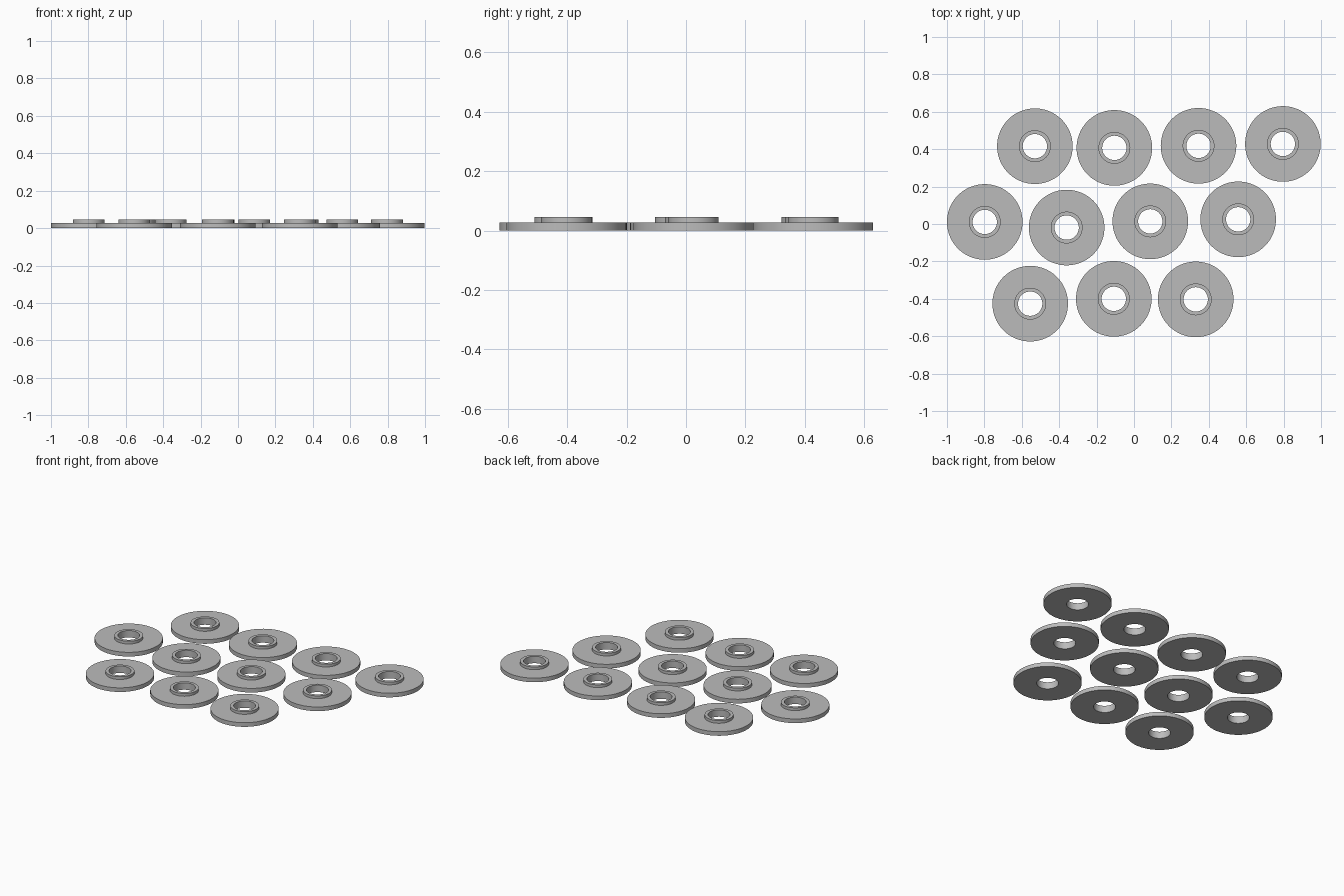
import bpy
import bmesh
import math

cube = bpy.data.objects.get("Cube")
if cube:
    bpy.data.objects.remove(cube, do_unlink=True)

# Single plain grey
grey = bpy.data.materials.new("plain grey")
grey.use_nodes = True
colour = (0.5, 0.5, 0.5, 1)
grey.diffuse_color = colour
grey.node_tree.nodes["Principled BSDF"].inputs["Base Color"].default_value = colour

# Closed washer profile as (radius, height)
HOLE, HUB, RIM = 0.065, 0.085, 0.202
PLATE_TOP, HUB_TOP = 0.027, 0.045
PROFILE = [(HOLE, 0), (RIM, 0), (RIM, PLATE_TOP),
           (HUB, PLATE_TOP), (HUB, HUB_TOP), (HOLE, HUB_TOP)]


def washer_mesh(segments=96):
    """Spin the profile into a flanged washer."""
    bm = bmesh.new()
    verts = [bm.verts.new((r, 0, z)) for r, z in PROFILE]
    edges = [bm.edges.new((verts[i - 1], verts[i])) for i in range(len(verts))]
    bmesh.ops.spin(bm, geom=verts + edges, cent=(0, 0, 0), axis=(0, 0, 1),
                   angle=math.tau, steps=segments)
    bmesh.ops.remove_doubles(bm, verts=bm.verts, dist=0.0001)
    bmesh.ops.recalc_face_normals(bm, faces=bm.faces)
    mesh = bpy.data.meshes.new("flanged_washer")
    bm.to_mesh(mesh)
    bm.free()
    mesh.materials.append(grey)
    return mesh


# Loosely staggered rows of washers
ROWS = {
    "back": [(-0.53, 0.416), (-0.105, 0.407), (0.345, 0.418), (0.796, 0.428)],
    "middle": [(-0.798, 0.011), (-0.36, -0.019), (0.087, 0.014), (0.557, 0.025)],
    "front": [(-0.555, -0.426), (-0.108, -0.4), (0.33, -0.403)],
}

mesh = washer_mesh()
washers = []
for row, centres in ROWS.items():
    for number, (x, y) in enumerate(centres, 1):
        washer = bpy.data.objects.new(f"{row}_row_washer_{number}", mesh)
        washer.location = (x, y, 0)
        bpy.context.collection.objects.link(washer)
        washers.append(washer)

# The mesh is shared, so shading one washer shades all
bpy.ops.object.select_all(action="DESELECT")
washers[0].select_set(True)
bpy.context.view_layer.objects.active = washers[0]
bpy.ops.object.shade_smooth_by_angle(angle=math.radians(30))
